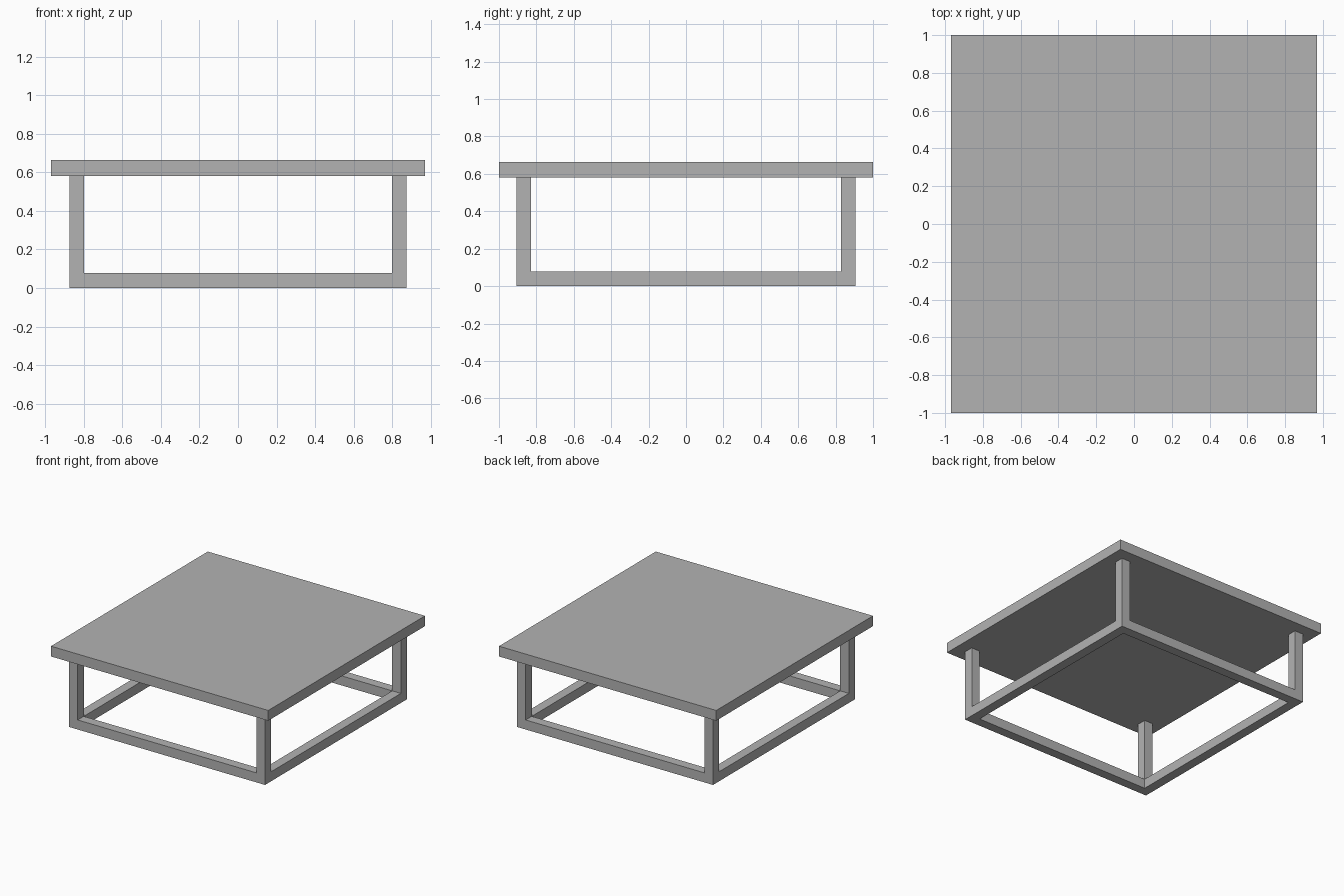
import bpy

# Remove the default cube
default = bpy.data.objects.get("Cube")
if default:
    bpy.data.objects.remove(default, do_unlink=True)

# Single flat grey finish
grey = bpy.data.materials.new("grey_finish")
grey.use_nodes = True
color = (0.45, 0.45, 0.45, 1)
grey.diffuse_color = color
grey.node_tree.nodes["Principled BSDF"].inputs["Base Color"].default_value = color


def box(name, low, high):
    """Box spanning two opposite corners."""
    center = [(a + b) / 2 for a, b in zip(low, high)]
    bpy.ops.mesh.primitive_cube_add(size=1, location=center)
    obj = bpy.context.object
    obj.name = name
    obj.scale = [b - a for a, b in zip(low, high)]
    bpy.ops.object.transform_apply(location=False, rotation=False, scale=True)
    obj.data.materials.append(grey)
    return obj


TOP_X, TOP_Y = 0.97, 1.0          # half size of the table top
LEG_X, LEG_Y = 0.875, 0.905       # outer faces of the frame
BAR = 0.077                       # thickness of legs and rails
UNDER, HEIGHT = 0.58, 0.663       # underside and upper face of the top
IN_X, IN_Y = LEG_X - BAR, LEG_Y - BAR

# Table top
box("table_top", (-TOP_X, -TOP_Y, UNDER), (TOP_X, TOP_Y, HEIGHT))

# Legs at the four corners
for side, sx in (("left", 1), ("right", -1)):
    for end, sy in (("front", -1), ("back", 1)):
        xs = sorted((sx * IN_X, sx * LEG_X))
        ys = sorted((sy * IN_Y, sy * LEG_Y))
        box(f"{end}_{side}_leg", (xs[0], ys[0], 0), (xs[1], ys[1], UNDER))

# Floor rails between the legs
for name, s in (("front", -1), ("back", 1)):
    ys = sorted((s * IN_Y, s * LEG_Y))
    box(f"{name}_floor_rail", (-IN_X, ys[0], 0), (IN_X, ys[1], BAR))
for name, s in (("right", -1), ("left", 1)):
    xs = sorted((s * IN_X, s * LEG_X))
    box(f"{name}_floor_rail", (xs[0], -IN_Y, 0), (xs[1], IN_Y, BAR))
